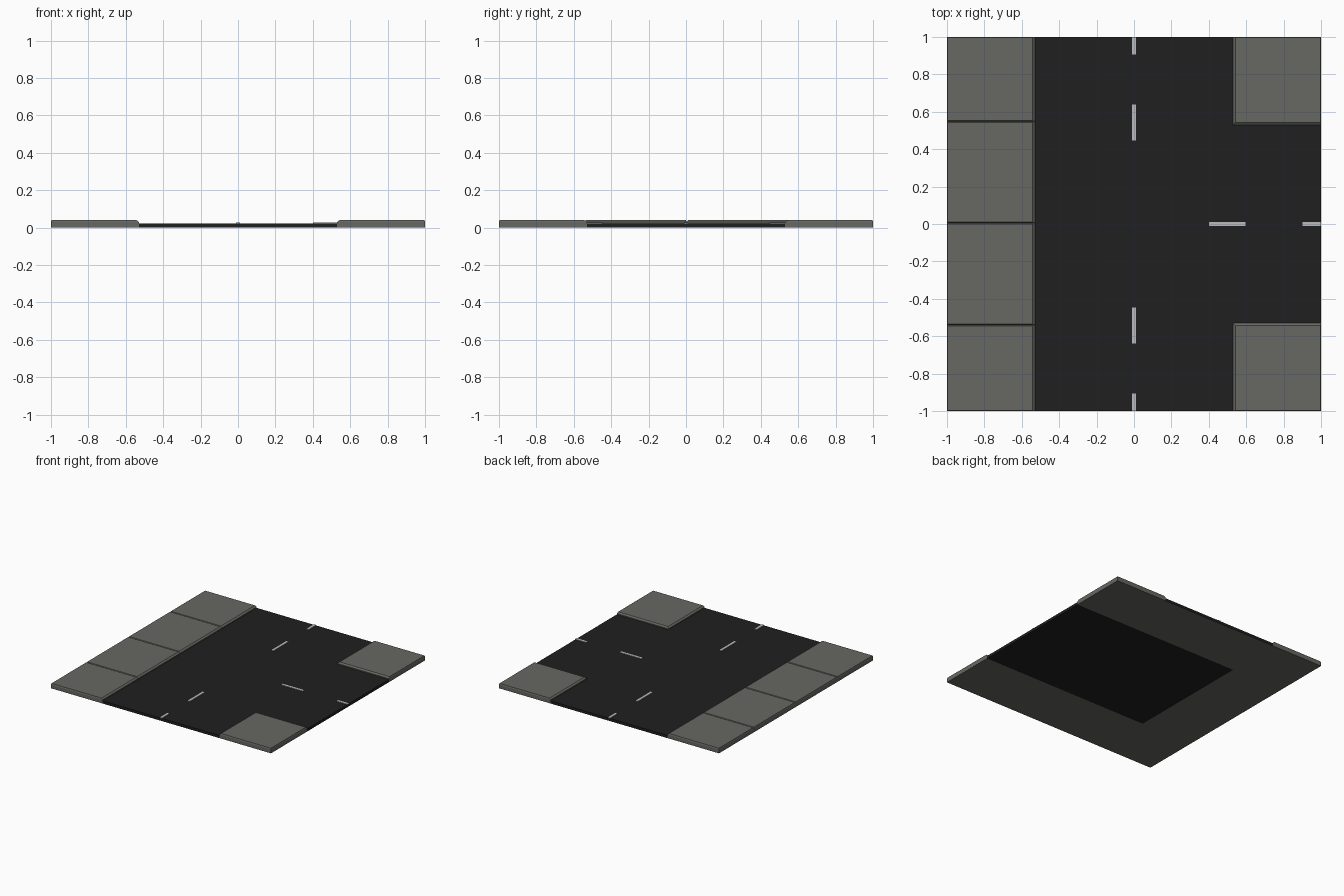
import bpy, bmesh

if "Cube" in bpy.data.objects:
    bpy.data.objects.remove(bpy.data.objects["Cube"])

ROAD_TOP, WALK_TOP, EDGE = 0.022, 0.04, 0.53


def material(name, r, g, b):
    m = bpy.data.materials.new(name)
    m.diffuse_color = (r, g, b, 1)
    m.use_nodes = True
    m.node_tree.nodes["Principled BSDF"].inputs["Base Color"].default_value = m.diffuse_color
    return m


asphalt = material("asphalt", 0.014, 0.014, 0.014)
concrete = material("concrete", 0.135, 0.135, 0.123)
paint = material("paint", 0.5, 0.5, 0.5)


def finish(bm, name, *mats):
    bmesh.ops.recalc_face_normals(bm, faces=bm.faces)
    me = bpy.data.meshes.new(name)
    bm.to_mesh(me)
    bm.free()
    for m in mats:
        me.materials.append(m)
    ob = bpy.data.objects.new(name, me)
    bpy.context.collection.objects.link(ob)
    return ob


def slab(name, x0, x1, y0, y1, z0, z1, mat, inset=(0, 0, 0, 0), drop=0.0):
    """Box whose top edges are chamfered by inset (left, right, front, back)."""
    l, r, f, b = inset
    levels = [(x0, x1, y0, y1, z0)]
    if drop:
        levels.append((x0, x1, y0, y1, z1 - drop))
    levels.append((x0 + l, x1 - r, y0 + f, y1 - b, z1))
    bm = bmesh.new()
    rings = [[bm.verts.new(p) for p in ((a, c, z), (b2, c, z), (b2, d, z), (a, d, z))]
             for a, b2, c, d, z in levels]
    bm.faces.new(rings[0][::-1])
    bm.faces.new(rings[-1])
    for lo, hi in zip(rings, rings[1:]):
        for i in range(4):
            j = (i + 1) % 4
            bm.faces.new((lo[i], lo[j], hi[j], hi[i]))
    return finish(bm, name, mat)


# T-shaped road; its two long arms have a concrete underside
bm = bmesh.new()
for x0, x1, y0, y1 in ((-EDGE, EDGE, -1, -EDGE), (-EDGE, EDGE, -EDGE, EDGE),
                       (-EDGE, EDGE, EDGE, 1), (EDGE, 1, -EDGE, EDGE)):
    bm.faces.new([bm.verts.new(p) for p in
                  ((x0, y0, 0), (x1, y0, 0), (x1, y1, 0), (x0, y1, 0))])
bmesh.ops.remove_doubles(bm, verts=bm.verts, dist=0.0001)
top = bmesh.ops.extrude_face_region(bm, geom=bm.faces[:], use_keep_orig=True)
for v in top["geom"]:
    if isinstance(v, bmesh.types.BMVert):
        v.co.z = ROAD_TOP
for f in bm.faces:
    c = f.calc_center_median()
    if c.z < 0.001 and abs(c.y) > EDGE:
        f.material_index = 1
finish(bm, "road", asphalt, concrete)

# Long pavement of four paving slabs with grooved joints
G, K = 0.006, 0.013
cuts = [-1, -0.54, 0.005, 0.548, 1]
for i, (y0, y1) in enumerate(zip(cuts, cuts[1:])):
    slab(f"pavement_slab_{i + 1}", -1, -EDGE, y0, y1, 0, WALK_TOP, concrete,
         (0.003, K, G if i else 0.003, G if i < 3 else 0.003), 0.01)

# Corner pavements
slab("corner_pavement_front", EDGE, 1, -1, -EDGE, 0, WALK_TOP, concrete,
     (K, 0.003, 0.003, K), 0.01)
slab("corner_pavement_back", EDGE, 1, EDGE, 1, 0, WALK_TOP, concrete,
     (K, 0.003, K, 0.003), 0.01)

# Painted centre dashes
for s, side in ((1, "back"), (-1, "front")):
    for a, b in ((0.447, 0.64), (0.905, 1)):
        y0, y1 = sorted((s * a, s * b))
        slab(f"dash_{side}", -0.01, 0.01, y0, y1, ROAD_TOP - 0.002, 0.026, paint)
for a, b in ((0.4, 0.595), (0.902, 1)):
    slab("dash_side", a, b, -0.01, 0.01, ROAD_TOP - 0.002, 0.026, paint)
